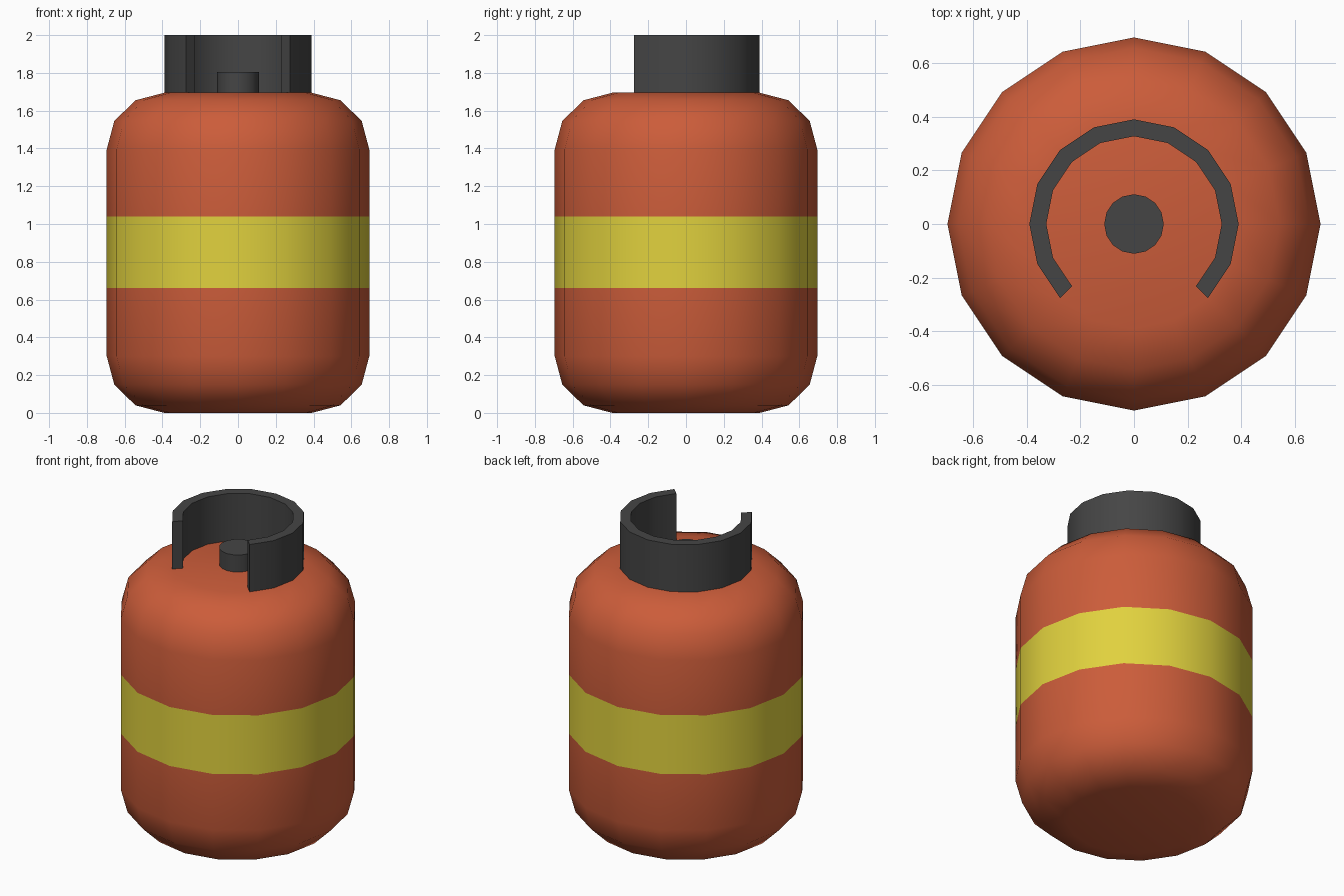
import bpy, bmesh, math

if "Cube" in bpy.data.objects:
    bpy.data.objects.remove(bpy.data.objects["Cube"])

SIDES = 16
STEP = 2 * math.pi / SIDES


def material(name, rgb):
    m = bpy.data.materials.new(name)
    m.diffuse_color = (*rgb, 1)
    m.use_nodes = True
    m.node_tree.nodes["Principled BSDF"].inputs["Base Color"].default_value = m.diffuse_color
    return m


red = material("orange_red", (0.60, 0.108, 0.042))
yellow = material("yellow", (0.75, 0.64, 0.048))
grey = material("dark_grey", (0.060, 0.060, 0.060))


def sweep(name, profile, mats, first=0, steps=SIDES, closed_profile=False):
    """Turn an (r, z) profile round z; a partial or full turn, ends capped."""
    bm = bmesh.new()
    full = steps == SIDES
    cols = []
    for i in range(first, first + steps + (not full)):
        c, s = math.cos(i * STEP), math.sin(i * STEP)
        cols.append([bm.verts.new((r * c, r * s, z)) for r, z in profile])
    n = len(profile)
    for i in range(steps):
        a, b = cols[i], cols[(i + 1) % len(cols)]
        for j in range(n if closed_profile else n - 1):
            k = (j + 1) % n
            bm.faces.new((a[j], b[j], b[k], a[k]))
    if full:
        bm.faces.new([c[0] for c in cols])
        bm.faces.new([c[-1] for c in cols])
    else:
        bm.faces.new(cols[0])
        bm.faces.new(cols[-1])
    bmesh.ops.recalc_face_normals(bm, faces=bm.faces)
    mesh = bpy.data.meshes.new(name)
    bm.to_mesh(mesh)
    bm.free()
    for m in mats:
        mesh.materials.append(m)
    ob = bpy.data.objects.new(name, mesh)
    bpy.context.collection.objects.link(ob)
    bpy.ops.object.select_all(action='DESELECT')
    ob.select_set(True)
    bpy.context.view_layer.objects.active = ob
    bpy.ops.object.shade_smooth_by_angle(angle=math.radians(31))
    return ob


# Tank body: rounded shoulders, with edge loops for the stripe
lower = [(0.39, 0.0), (0.543, 0.04), (0.655, 0.15), (0.695, 0.30), (0.695, 0.66)]
upper = [(0.695, 1.04), (0.695, 1.395), (0.655, 1.545), (0.543, 1.655), (0.39, 1.695)]
tank = sweep("tank_body", lower + upper, [red, yellow])

# Yellow stripe by height
for p in tank.data.polygons:
    zs = [tank.data.vertices[v].co.z for v in p.vertices]
    p.material_index = int(min(zs) > 0.65 and max(zs) < 1.05)

# Guard collar, open towards the front
sweep("guard_collar", [(0.327, 1.69), (0.39, 1.69), (0.39, 2.0), (0.327, 2.0)],
      [grey], first=-2, steps=12, closed_profile=True)

# Valve stub in the middle
sweep("valve", [(0.111, 1.69), (0.111, 1.805)], [grey])
